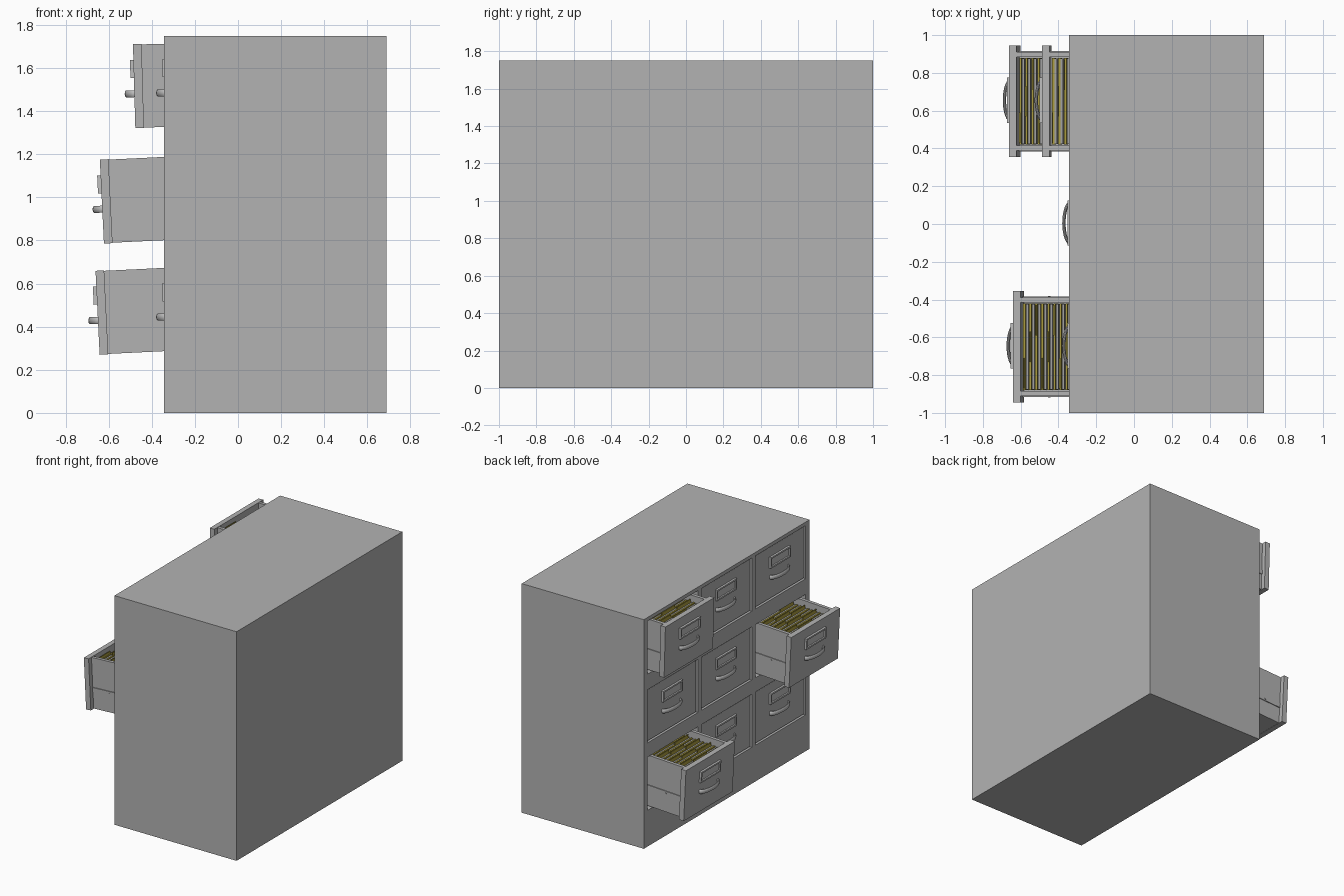
import bpy, bmesh, math
from mathutils import Matrix, Vector

if "Cube" in bpy.data.objects:
    bpy.data.objects.remove(bpy.data.objects["Cube"])


def material(name, rgb):
    m = bpy.data.materials.new(name)
    m.diffuse_color = (*rgb, 1)
    m.use_nodes = True
    m.node_tree.nodes["Principled BSDF"].inputs["Base Color"].default_value = m.diffuse_color
    return m


GREY = material("cabinet grey", (0.45, 0.45, 0.45))
STEEL = material("handle steel", (0.52, 0.52, 0.52))
PAPER = material("paper grey", (0.36, 0.36, 0.36))
MANILA = material("folder yellow", (0.40, 0.33, 0.05))

FACE_X = -0.335                       # plane of the closed drawer fronts
COLS = (0.65, 0.0, -0.65)
ROWS = (0.48, 0.995, 1.52)
PW, PH, PT = 0.59, 0.39, 0.04         # drawer front width, height, thickness
BOX_LEN = 0.72


def add_box(bm, lo, hi):
    size = [b - a for a, b in zip(lo, hi)]
    mid = [(a + b) / 2 for a, b in zip(lo, hi)]
    bmesh.ops.create_cube(bm, size=1, matrix=Matrix.Translation(mid) @ Matrix.Diagonal((*size, 1)))


def finish(bm, name, mat, matrix=None):
    if matrix:
        bm.transform(matrix)
    me = bpy.data.meshes.new(name)
    bm.to_mesh(me)
    bm.free()
    me.materials.append(mat)
    ob = bpy.data.objects.new(name, me)
    bpy.context.collection.objects.link(ob)
    return ob


# cabinet body with nine drawer openings
bm = bmesh.new()
add_box(bm, (-0.344, -1, 0), (0.688, 1, 1.75))
body = finish(bm, "cabinet_body", GREY)
bm = bmesh.new()
for y in COLS:
    for z in ROWS:
        add_box(bm, (-0.5, y - 0.303, z - 0.203), (0.6, y + 0.303, z + 0.203))
cutter = finish(bm, "opening_cutter", GREY)
cutter.hide_render = True
mod = body.modifiers.new("openings", 'BOOLEAN')
mod.object = cutter
mod.operation = 'DIFFERENCE'
mod.solver = 'EXACT'
bpy.context.view_layer.objects.active = body
bpy.ops.object.modifier_apply(modifier=mod.name)
bpy.data.objects.remove(cutter)


# drawer parts are made with the front face on x = 0 and the centre on y = z = 0
def drawer_tray(bm):
    add_box(bm, (0, -PW / 2, -PH / 2), (PT, PW / 2, PH / 2))
    for s in (-1, 1):
        a, b = sorted((s * 0.235, s * 0.26))
        add_box(bm, (PT, a, -PH / 2 + 0.002), (BOX_LEN, b, PH / 2 - 0.002))
    add_box(bm, (PT, -0.235, -PH / 2 + 0.002), (BOX_LEN, 0.235, -PH / 2 + 0.02))
    add_box(bm, (BOX_LEN - 0.02, -0.235, -PH / 2 + 0.02), (BOX_LEN, 0.235, PH / 2 - 0.002))


def rails(bm):
    for s in (-1, 1):
        a, b = sorted((s * 0.258, s * 0.266))
        add_box(bm, (PT, a, -0.066), (BOX_LEN, b, -0.032))
        m = Matrix.Translation((0.18, s * 0.265, -0.049)) @ Matrix.Rotation(math.pi / 2, 4, 'X')
        bmesh.ops.create_cone(bm, cap_ends=True, segments=12, radius1=0.007, radius2=0.007,
                              depth=0.008, matrix=m)


def label_frame(bm):
    w, h, t = 0.12, 0.042, 0.012
    y0, z0 = 0.005, 0.08
    for s in (-1, 1):
        a, b = sorted((s * h, s * (h - t)))
        add_box(bm, (-0.016, y0 - w, z0 + a), (0, y0 + w, z0 + b))
        a, b = sorted((s * w, s * (w - t)))
        add_box(bm, (-0.016, y0 + a, z0 - h + t), (0, y0 + b, z0 + h - t))
    add_box(bm, (-0.005, y0 - w + t, z0 - h + t), (0, y0 + w - t, z0 + h - t))


def handle(bm):
    # curved pull: flattened round section swept along a bulging arc
    n, k, rings = 16, 10, []
    for i in range(n + 1):
        a = math.pi * i / n
        centre = Vector((-0.036 * math.sin(a), 0.005 - 0.108 * math.cos(a), -0.035))
        out = Vector((-math.sin(a) / 0.108, -math.cos(a) / 0.036, 0)).normalized()
        if 0 < i < n:
            out = Vector((-math.sin(a), -math.cos(a) * 0.8, 0)).normalized()
        rings.append([bm.verts.new(centre + out * 0.009 * math.cos(2 * math.pi * j / k)
                                   + Vector((0, 0, 0.017 * math.sin(2 * math.pi * j / k))))
                      for j in range(k)])
    for r, q in zip(rings, rings[1:]):
        for j in range(k):
            bm.faces.new((r[j], r[(j + 1) % k], q[(j + 1) % k], q[j]))
    bm.faces.new(rings[0])
    bm.faces.new(rings[-1])
    bmesh.ops.recalc_face_normals(bm, faces=bm.faces)


def folders(bm):
    # folders with half-width tabs on alternating sides
    for i in range(20):
        x = PT + 0.012 + i * 0.032
        add_box(bm, (x, -0.228, -0.17), (x + 0.012, 0.228, 0.148))
        s = (-1, 0, 1)[i % 3] * 0.14
        add_box(bm, (x, s - 0.08, 0.148), (x + 0.006, s + 0.08, 0.168))


def papers(bm):
    for i in range(20):
        x = PT + 0.026 + i * 0.032
        add_box(bm, (x, -0.226, -0.17), (x + 0.013, 0.226, 0.143))


PARTS = (("drawer", drawer_tray, GREY), ("rails", rails, GREY),
         ("label_frame", label_frame, STEEL), ("handle", handle, STEEL),
         ("folders", folders, MANILA), ("papers", papers, PAPER))
# open drawers: (column, row) -> pull-out distance, droop in degrees
OPEN = {(0, 2): (0.147, 1.6), (2, 1): (0.297, 2.8), (0, 0): (0.317, 2.8)}

for c, y in enumerate(COLS):
    for r, z in enumerate(ROWS):
        pull, droop = OPEN.get((c, r), (0, 0))
        # droop turns about the lip of the opening
        mat = (Matrix.Translation((FACE_X, y, z))
               @ Matrix.Rotation(-math.radians(droop), 4, 'Y')
               @ Matrix.Translation((-pull, 0, 0)))
        for name, build, colour in PARTS:
            if name in ("folders", "papers") and not pull:
                continue
            bm = bmesh.new()
            build(bm)
            ob = finish(bm, f"{name}_{c + 1}_{r + 1}", colour, mat)
            if name == "handle":
                bpy.ops.object.select_all(action='DESELECT')
                ob.select_set(True)
                bpy.context.view_layer.objects.active = ob
                bpy.ops.object.shade_smooth_by_angle(angle=math.radians(40))
